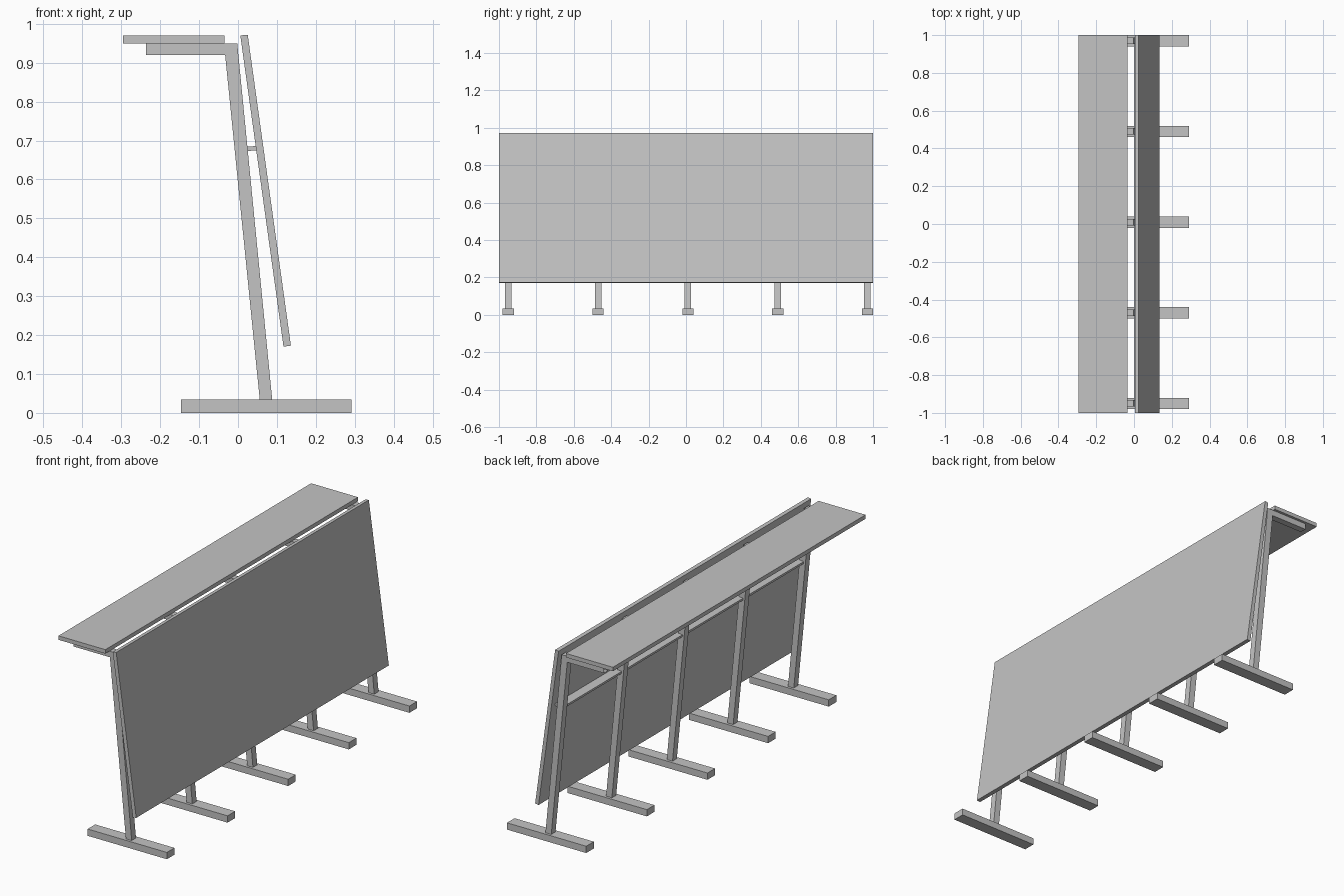
import bpy
import bmesh
from mathutils import Vector

cube = bpy.data.objects.get("Cube")
if cube:
    bpy.data.objects.remove(cube, do_unlink=True)

grey = bpy.data.materials.new("plain grey")
grey.use_nodes = True
colour = (0.55, 0.55, 0.55, 1)
grey.diffuse_color = colour
grey.node_tree.nodes["Principled BSDF"].inputs["Base Color"].default_value = colour


def extrude_profile(name, profile, y0, y1, hollow_end=False):
    """Sweep a side outline in x and z from y0 to y1."""
    bm = bmesh.new()
    base = bm.faces.new([bm.verts.new((x, y0, z)) for x, z in profile])
    swept = bmesh.ops.extrude_face_region(bm, geom=[base])["geom"]
    verts = [v for v in swept if isinstance(v, bmesh.types.BMVert)]
    bmesh.ops.translate(bm, verts=verts, vec=Vector((0, y1 - y0, 0)))
    bmesh.ops.recalc_face_normals(bm, faces=bm.faces)
    if hollow_end:
        # Open tube mouth at the free end of the arm
        end = min(bm.faces, key=lambda f: f.calc_center_median().x)
        bmesh.ops.inset_individual(bm, faces=[end], thickness=0.004)
        bmesh.ops.translate(bm, verts=end.verts, vec=Vector((0.15, 0, 0)))
    mesh = bpy.data.meshes.new(name)
    bm.to_mesh(mesh)
    bm.free()
    mesh.materials.append(grey)
    obj = bpy.data.objects.new(name, mesh)
    bpy.context.collection.objects.link(obj)
    return obj


def rectangle(x0, x1, z0, z1):
    return [(x0, z0), (x1, z0), (x1, z1), (x0, z1)]


# Five supports: a foot, and a leaning leg bent into a shelf arm
leg_outline = [(0.056, 0.033), (0.088, 0.033), (-0.002, 0.95),
               (-0.236, 0.95), (-0.236, 0.92), (-0.033, 0.92)]
FIRST, SPACING, COUNT = -0.95, 0.48, 5
for i in range(COUNT):
    y = FIRST + i * SPACING
    extrude_profile(f"foot_{i + 1}", rectangle(-0.147, 0.292, 0, 0.034), y - 0.03, y + 0.03)
    extrude_profile(f"leg_{i + 1}", leg_outline, y - 0.017, y + 0.017, hollow_end=True)

# Shelf top
extrude_profile("shelf", rectangle(-0.295, -0.035, 0.95, 0.97), -1, 1)

# Leaning front panel
extrude_profile("panel", [(0.117, 0.17), (0.136, 0.173), (0.025, 0.972), (0.006, 0.97)], -1, 1)

# Rail joining the legs to the panel
extrude_profile("rail", [(0.002, 0.671), (0.047, 0.675), (0.046, 0.686), (0.001, 0.682)],
                FIRST, FIRST + SPACING * (COUNT - 1))
